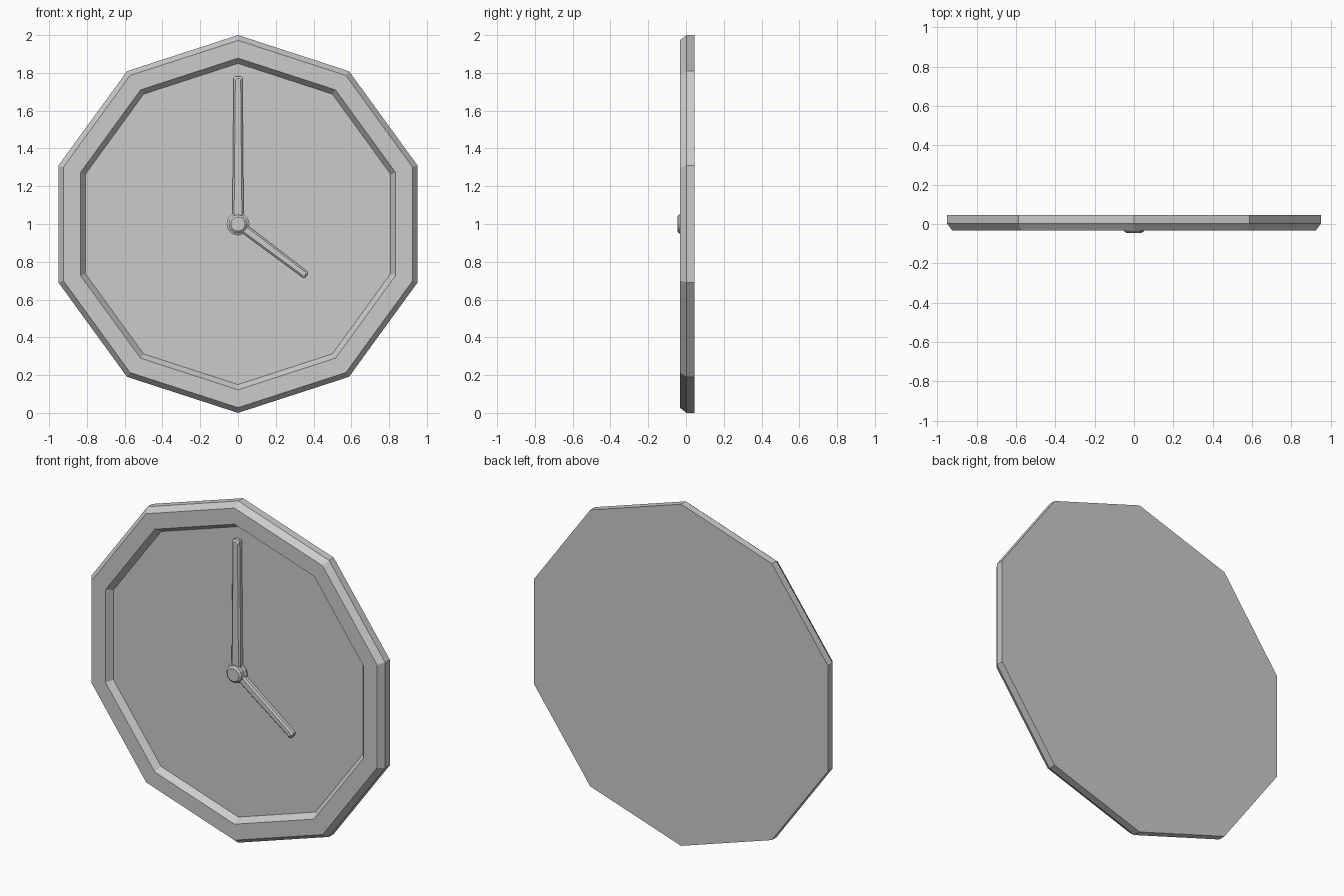
import bpy, bmesh
from math import cos, sin, pi, radians

cube = bpy.data.objects.get("Cube")
if cube:
    bpy.data.objects.remove(cube, do_unlink=True)

grey = bpy.data.materials.new("plain grey")
grey.use_nodes = True
colour = (0.6, 0.6, 0.6, 1)
grey.diffuse_color = colour
grey.node_tree.nodes["Principled BSDF"].inputs["Base Color"].default_value = colour

FLOOR = 0.003
CENTRE = 1.0


def loft(name, rings):
    """Skin matching (x, y, z) rings in order and cap both ends."""
    bm = bmesh.new()
    loops = [[bm.verts.new(p) for p in ring] for ring in rings]
    n = len(loops[0])
    for a, b in zip(loops, loops[1:]):
        for i in range(n):
            j = (i + 1) % n
            bm.faces.new((a[i], a[j], b[j], b[i]))
    bm.faces.new(loops[0])
    bm.faces.new(loops[-1])
    bmesh.ops.recalc_face_normals(bm, faces=bm.faces)
    mesh = bpy.data.meshes.new(name)
    bm.to_mesh(mesh)
    bm.free()
    mesh.materials.append(grey)
    obj = bpy.data.objects.new(name, mesh)
    obj.location.z = CENTRE
    bpy.context.collection.objects.link(obj)
    return obj


def turned(name, sides, profile):
    """Turned part about the y axis from (radius, y) pairs."""
    angles = [pi / 2 + 2 * pi * k / sides for k in range(sides)]
    return loft(name, [[(r * cos(a), y, r * sin(a)) for a in angles]
                       for r, y in profile])


def hand(name, length, base, tip, angle):
    """Tapered hand with clipped tip corners and a bevelled front."""
    def outline(y, inset):
        b, t, end, clip = base - inset, tip - inset, length - inset, 0.006
        half = [(b, 0), (t, end - clip), (t - clip, end)]
        points = half + [(-x, z) for x, z in reversed(half)]
        return [(x, y, z) for x, z in points]
    obj = loft(name, [outline(FLOOR, 0), outline(-0.017, 0), outline(-0.025, 0.009)])
    obj.rotation_euler.y = radians(angle)


# Ten-sided case: back, bevelled rim and sunken dial
turned("clock_case", 10, [(1, 0.046), (1, FLOOR), (0.972, -0.033),
                          (0.878, -0.033), (0.85, FLOOR)])

# Hands
hand("minute_hand", 0.78, 0.03, 0.023, 0)
hand("hour_hand", 0.455, 0.025, 0.02, 127)

# Centre hub with a base disc and bevelled cap
turned("hub", 12, [(0.061, FLOOR), (0.061, -0.008), (0.05, -0.014),
                   (0.05, -0.037), (0.038, -0.046)])
